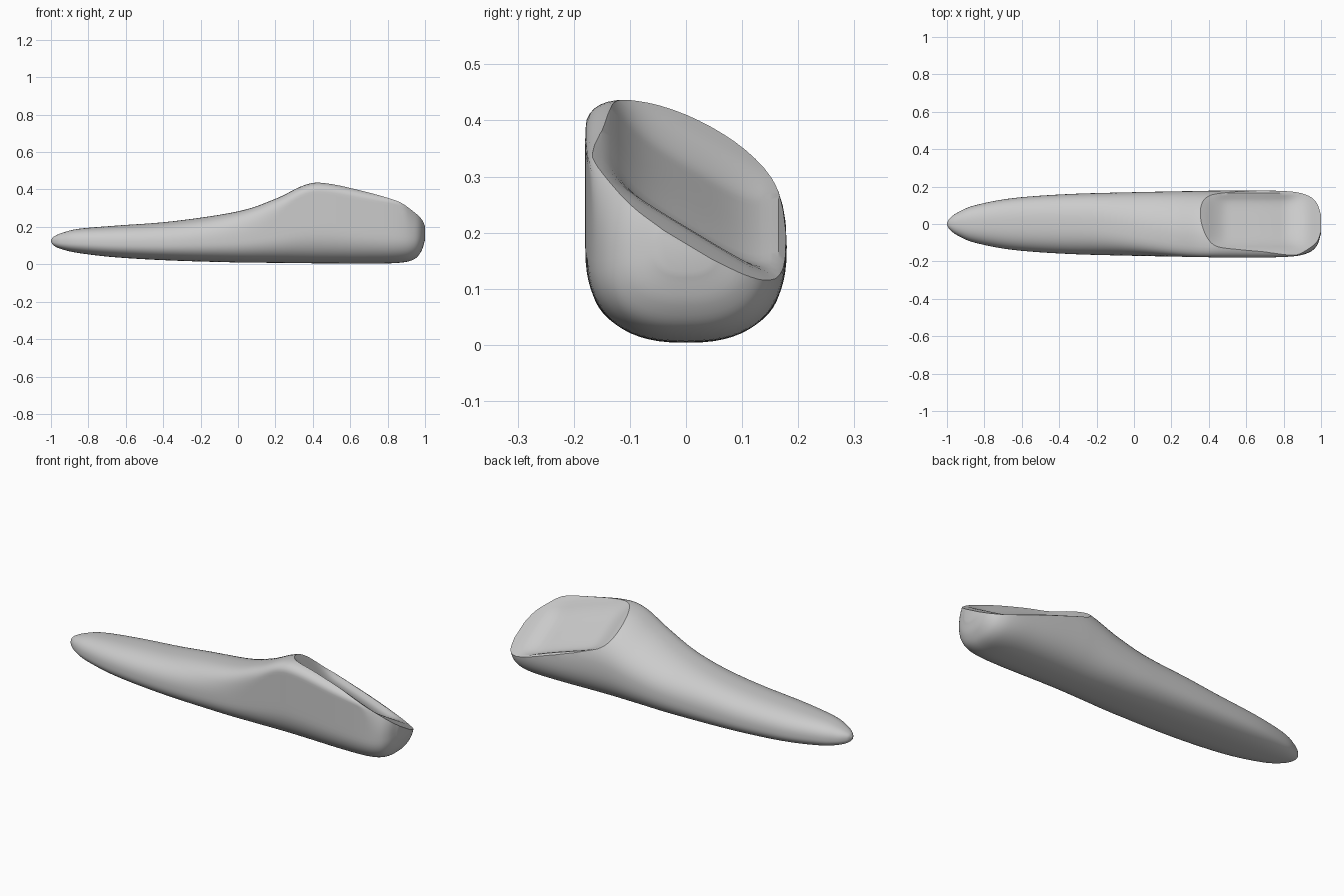
import bpy, bmesh
from math import sin, cos, pi
from mathutils import Vector

if "Cube" in bpy.data.objects:
    bpy.data.objects.remove(bpy.data.objects["Cube"], do_unlink=True)


def spline(points, steps):
    """Smooth curve through the given stations."""
    pts = [Vector(p) for p in points]
    pts = [2 * pts[0] - pts[1]] + pts + [2 * pts[-1] - pts[-2]]
    out = []
    for a, b, c, d in zip(pts, pts[1:], pts[2:], pts[3:]):
        for i in range(steps):
            t = i / steps
            out.append(0.5 * (2 * b + (c - a) * t + (2 * a - 5 * b + 4 * c - d) * t * t
                              + (3 * b - a - 3 * c + d) * t ** 3))
    return out + [pts[-2]]


def smoothstep(a, b, x):
    t = min(1, max(0, (x - a) / (b - a)))
    return t * t * (3 - 2 * t)


def power(v, e):
    return abs(v) ** e * (1 if v >= 0 else -1)


def make_object(name, bm):
    bmesh.ops.recalc_face_normals(bm, faces=bm.faces)
    mesh = bpy.data.meshes.new(name)
    bm.to_mesh(mesh)
    bm.free()
    ob = bpy.data.objects.new(name, mesh)
    bpy.context.collection.objects.link(ob)
    return ob


def loft(name, rings):
    bm = bmesh.new()
    rows = [[bm.verts.new(p) for p in ring] for ring in rings]
    n = len(rows[0])
    for a, b in zip(rows, rows[1:]):
        for i in range(n):
            j = (i + 1) % n
            bm.faces.new((a[i], a[j], b[j], b[i]))
    for row in (rows[0], rows[-1]):
        bm.faces.new(row)
    return make_object(name, bm)


# Body stations: x, half width, top, bottom
stations = [(-1, .004, .13, .122), (-.985, .03, .148, .1), (-.94, .063, .168, .08),
            (-.85, .1, .19, .06), (-.65, .138, .207, .037), (-.35, .16, .23, .02),
            (0, .17, .283, .01), (.2, .174, .35, .008), (.36, .177, .425, .006),
            (.48, .179, .434, .005), (.7, .179, .39, .004), (.86, .172, .355, .008),
            (.94, .15, .32, .026), (.98, .112, .28, .07), (1, .05, .22, .13)]


def section(station, count=64):
    x, w, top, low = station
    mid = low + (top - low) * 0.42
    skew = 0.095 * smoothstep(-.3, .4, x) * (1 - smoothstep(.85, 1, x))
    ring = []
    for i in range(count):
        a = 2 * pi * i / count
        s, c = sin(a), cos(a)
        y = w * power(c, .8)
        if s > 0:
            y = max(-w, y - skew * s * s)
        z = mid + (top - mid if s > 0 else mid - low) * power(s, .85)
        ring.append((x, y, z))
    return ring


body = loft("scoop_body", [section(s) for s in spline(stations, 6)])

# Slanted opening, hollowed slightly between its rims
path = spline([(.26, .52), (.33, .435), (.4, .395), (.5, .36), (.72, .287), (.95, .2), (1.1, .14)], 8)
rings = []
for x, h in path:
    depth = 0.045 * smoothstep(.34, .5, x) * (1 - smoothstep(.8, .94, x))
    floor = []
    for i in range(41):
        y = -.3 + .6 * i / 40
        s = min(1, abs(y - .01) / .15)
        floor.append((x, y, h - .6 * y - depth * (1 - s ** 4)))
    rings.append(floor + [(x, .3, 1), (x, -.3, 1)])
cutter = loft("opening_cutter", rings)
cutter.hide_render = True

bpy.context.view_layer.objects.active = body
cut = body.modifiers.new("opening", 'BOOLEAN')
cut.operation = 'DIFFERENCE'
cut.solver = 'EXACT'
cut.object = cutter
bpy.ops.object.modifier_apply(modifier=cut.name)
bpy.data.objects.remove(cutter, do_unlink=True)

# Plain grey finish
grey = bpy.data.materials.new("plain_grey")
grey.use_nodes = True
colour = (.6, .6, .6, 1)
grey.diffuse_color = colour
grey.node_tree.nodes["Principled BSDF"].inputs["Base Color"].default_value = colour
body.data.materials.clear()
body.data.materials.append(grey)
for face in body.data.polygons:
    face.material_index = 0

bpy.ops.object.select_all(action='DESELECT')
body.select_set(True)
bpy.ops.object.shade_smooth_by_angle(angle=.6)
